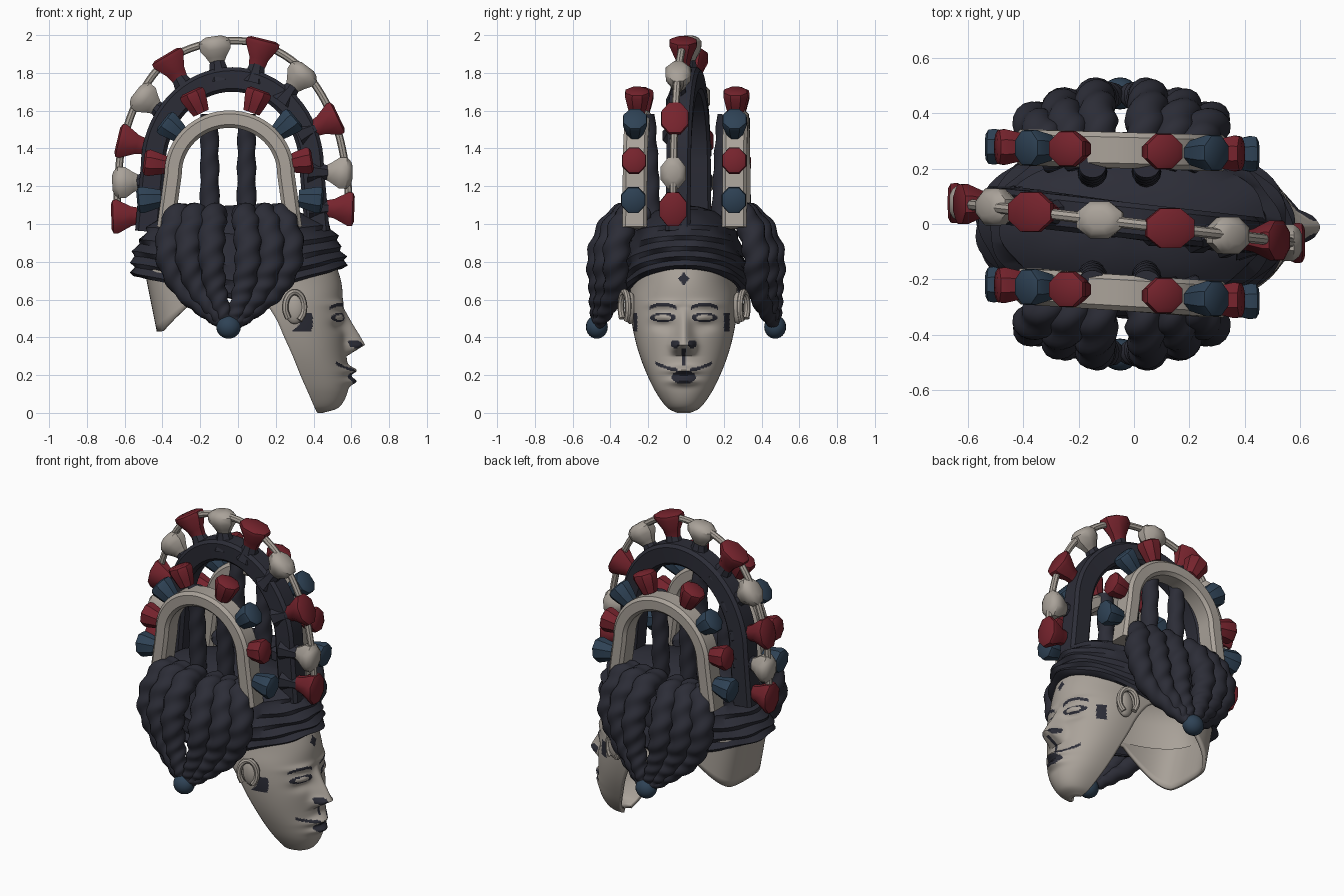
import bpy, bmesh, math
from mathutils import Vector

if "Cube" in bpy.data.objects:
    bpy.data.objects.remove(bpy.data.objects["Cube"])

def material(name, rgb):
    m = bpy.data.materials.new(name)
    m.diffuse_color = (*rgb, 1)
    m.use_nodes = True
    m.node_tree.nodes["Principled BSDF"].inputs["Base Color"].default_value = m.diffuse_color
    return m

DARK = material("dark_hair", (0.025, 0.026, 0.038))
BEIGE = material("pale_wood", (0.40, 0.362, 0.32))
RED = material("red_paint", (0.18, 0.017, 0.026))
BLUE = material("blue_paint", (0.028, 0.055, 0.092))

def finish(name, bm, *mats):
    bmesh.ops.recalc_face_normals(bm, faces=bm.faces[:])
    me = bpy.data.meshes.new(name)
    bm.to_mesh(me)
    bm.free()
    for m in mats:
        me.materials.append(m)
    ob = bpy.data.objects.new(name, me)
    bpy.context.collection.objects.link(ob)
    return ob

def loft(name, rings, mat, closed=True, caps=True):
    """Skin a list of point rings."""
    bm = bmesh.new()
    vs = [[bm.verts.new(p) for p in r] for r in rings]
    n = len(rings[0])
    for a, b in zip(vs, vs[1:]):
        for i in range(n if closed else n - 1):
            j = (i + 1) % n
            bm.faces.new((a[i], a[j], b[j], b[i]))
    if closed and caps:
        bm.faces.new(vs[0])
        bm.faces.new(vs[-1])
    return finish(name, bm, mat)

def lerp_table(t, x):
    """Interpolate the rows of a table by its first column."""
    for a, b in zip(t, t[1:]):
        if x <= b[0]:
            f = (x - a[0]) / (b[0] - a[0])
            return [p + (q - p) * f for p, q in zip(a[1:], b[1:])]
    return list(t[-1][1:])

def spline(pts, per=12):
    P = [Vector(p) for p in pts]
    P = [2 * P[0] - P[1]] + P + [2 * P[-1] - P[-2]]
    out = []
    for k in range(1, len(P) - 2):
        a, b, c, d = P[k - 1:k + 3]
        for i in range(per):
            t = i / per
            out.append(0.5 * (2 * b + (c - a) * t + (2 * a - 5 * b + 4 * c - d) * t * t
                              + (3 * b - a - 3 * c + d) * t ** 3))
    return out + [P[-2]]

def rope(name, pts, radius, mat, ref=(1, 0, 0), amp=0.0, turns=5, sides=16, per=12):
    path = spline(pts, per)
    rings = []
    for k, p in enumerate(path):
        s = k / (len(path) - 1)
        t = (path[min(k + 1, len(path) - 1)] - path[max(k - 1, 0)]).normalized()
        u = (Vector(ref) - t * t.dot(Vector(ref))).normalized()
        v = t.cross(u)
        ring = []
        for i in range(sides):
            f = math.tau * i / sides
            r = radius(s) * (1 + amp * math.cos(2 * f - math.tau * turns * s))
            ring.append(p + (u * math.cos(f) + v * math.sin(f)) * r)
        rings.append(ring)
    return loft(name, rings, mat)

def arch(name, cx, a, b, zc, foot, zfoot, tr, ty, y0, k, mat):
    """Arch swept with a chamfered box section, y skewed by k."""
    path = [(cx - foot, zfoot), (cx - (foot + a) / 2, (zfoot + zc) / 2)]
    path += [(cx - a * math.cos(math.pi * i / 32), zc + b * math.sin(math.pi * i / 32)) for i in range(33)]
    path += [(2 * cx - x, z) for x, z in path[1::-1]]
    c, rings = 0.018, []
    h, w = tr / 2, ty / 2
    sec = [(h, w - c), (h - c, w), (c - h, w), (-h, w - c), (-h, c - w), (c - h, -w), (h - c, -w), (h, c - w)]
    for i, (x, z) in enumerate(path):
        p, q = path[max(i - 1, 0)], path[min(i + 1, len(path) - 1)]
        tx, tz = q[0] - p[0], q[1] - p[1]
        l = math.hypot(tx, tz)
        rings.append([(x - tz / l * n, y0 + k * x + m, z + tx / l * n) for n, m in sec])
    return loft(name, rings, mat)

def stud(name, x, y, z, d, prof, mat, flat=0.92):
    """Flared rounded-square bead lofted along direction d in the xz plane."""
    d = Vector((d[0], 0, d[1])).normalized()
    v = Vector((0, 1, 0)).cross(d)
    rings = []
    for s, r in prof:
        rings.append([Vector((x, y, z)) + d * s + (Vector((0, 1, 0)) * math.cos(f) * flat + v * math.sin(f)) * r
                      for f in [math.tau * (i + 0.5) / 8 for i in range(8)]])
    return loft(name, rings, mat)

# ---- face mask: sculpted grid with painted features ----
ROWS = [(0, .45, .42, .035), (.03, .535, .405, .09), (.11, .58, .37, .148), (.2, .585, .33, .193), (.3, .575, .29, .232),
        (.4, .57, .245, .26), (.5, .56, .20, .278), (.6, .555, .13, .285), (.7, .545, .02, .28), (.84, .50, .0, .26)]
ROWS = spline(ROWS, 8)

def gauss(v, s):
    return math.exp(-(v / s) ** 2)

def relief(y, z):
    a = abs(y)
    d = 0.0
    if .30 < z < .56:
        h = .1 * (.56 - z) / .2 if z > .36 else .1 * (z - .30) / .06
        d += h * gauss(y, .026 + .03 * (.56 - z) / .25)
    d += .03 * gauss(a - .045, .022) * gauss(z - .35, .03)
    d += .045 * gauss(y, .08) * gauss(z - .225, .022) + .042 * gauss(y, .07) * gauss(z - .168, .022)
    d += .016 * gauss(a - .11, .05) * gauss(z - .505, .022) + .014 * gauss(a - .11, .08) * gauss(z - .575, .02)
    d -= .016 * gauss(a - .11, .06) * gauss(z - .46, .03)
    return d

def painted(y, z):
    a = abs(y)
    eye = ((a - .11) / .062) ** 2 + ((z - .505) / .022) ** 2
    return (.04 < a < .18 and abs(z - .557 - .018 * math.sin(math.pi * (a - .04) / .14)) < .009
            or .5 < eye < 1.25
            or a + abs(z - .71) * .85 < .03
            or ((a - .045) / .024) ** 2 + ((z - .365) / .022) ** 2 < 1
            or a < .010 and .25 < z < .34
            or .03 < a < .15 and abs(z - .225 - 1.8 * a * a) < .009
            or (a / .065) ** 2 + ((z - .188) / .035) ** 2 < 1
            or (.213 < y < .243 or -.266 < y < -.246) and .43 < z < .53)

N = 140
bm = bmesh.new()
grid = []
for j in range(N + 1):
    z = .84 * j / N
    xf, xb, w = lerp_table(ROWS, z)
    row = []
    for i in range(N + 1):
        t = math.pi * (i / N - .5)
        y = w * math.sin(t)
        x = xb + (xf - xb) * max(math.cos(t), 0) ** .8 + relief(y, z)
        row.append(bm.verts.new((x, y - .012, z)))
    grid.append(row)
for j in range(N):
    for i in range(N):
        f = bm.faces.new((grid[j][i], grid[j][i + 1], grid[j + 1][i + 1], grid[j + 1][i]))
        c = f.calc_center_median()
        f.material_index = 1 if painted(c.y + .012, c.z) else 0
face = finish("face_mask", bm, BEIGE, DARK)

# ---- back of the helmet with its neck flap ----
rings = []
for j in range(9):
    ring = []
    for i in range(49):
        t = math.pi * (.5 + i / 48)
        c, s = abs(math.cos(t)) ** .6, math.sin(t)
        f = min(max((c * .45 - .13) / .30, 0), 1)
        bottom = .67 - .24 * f
        z = bottom + (.78 - bottom) * j / 8
        ring.append((-c * (.43 + .2 * (z - .43)), math.copysign(abs(s) ** .6, s) * .27 - .005, z))
    rings.append(ring)
flap = loft("neck_flap", rings, BEIGE, closed=False)
for ob, th in ((face, .025), (flap, .02)):
    mod = ob.modifiers.new("thickness", "SOLIDIFY")
    mod.thickness = th
    mod.offset = -1

# ---- pale inside of the helmet ----
loft("helmet_lining", [[(.46 * s * math.cos(math.tau * i / 48), .265 * s * math.sin(math.tau * i / 48), z)
                        for i in range(48)] for s, z in ((1, .69), (.97, .84), (.82, .94), (.5, 1.01), (.02, 1.03))],
     BEIGE, caps=False)

# ---- ridged hair cap ----
CAP = [(.94, -.01), (.99, 0), (1.035, .05), (.995, .13), (1.03, .19), (.975, .28), (1.0, .35), (.935, .45), (.95, .52),
       (.87, .62), (.87, .69), (.72, .82), (.5, .93), (.25, .98), (.02, 1)]
rings = []
for s, f in CAP:
    ring = []
    for i in range(96):
        t = math.tau * i / 96
        c = math.cos(t)
        bottom = .60 + abs(c) * (.165 if c > 0 else .125)
        wave = 1 + .016 * math.sin(9 * t + 14 * f)
        ring.append((.555 * c * s * wave, .325 * math.sin(t) * s * wave - .005, bottom + (1.1 - bottom) * f))
    rings.append(ring)
loft("hair_cap", rings, DARK, caps=False)

# ---- ears, hanging braid bunches, upright braids ----
def ball(name, loc, scale, mat):
    bm = bmesh.new()
    bmesh.ops.create_uvsphere(bm, u_segments=20, v_segments=12, radius=1)
    for v in bm.verts:
        v.co = Vector([l + c * s for l, c, s in zip(loc, v.co, scale)])
    return finish(name, bm, mat)

def braid_radius(s):
    return .026 + .044 * math.sin(math.pi * min(1, s ** .65 * .92 + .08))

for side, tag in ((-1, "near"), (1, "far")):
    ball("ear_" + tag, (.30, side * .285 - .01, .555), (.055, .032, .085), BEIGE)
    rim = [(.30 + .05 * math.cos(q), side * (.315 - .02 * math.cos(q)) - .01, .56 + .08 * math.sin(q))
           for q in [math.radians(-60 + 36 * i) for i in range(9)]]
    rope("ear_rim_" + tag, rim, lambda s: .017, BEIGE, ref=(0, 1, 0), sides=8, per=4)
    for n, f in enumerate((-1, -.68, -.3, .3, .68, 1)):
        xc, q = -.045, .09 * f * f
        pts = [(xc + .23 * f, side * .2, 1.05), (xc + .28 * f, side * (.36 - q / 2), 1.03),
               (xc + .325 * f, side * (.46 - q), .85), (xc + .255 * f, side * (.465 - q), .67),
               (xc + .12 * f, side * (.47 - q / 2), .54), (xc + .025 * f, side * .47, .46)]
        rope(f"hanging_braid_{tag}_{n}", pts, braid_radius, DARK, amp=.10, turns=9)
    ball("braid_tip_" + tag, (-.05, side * .472, .455), (.065, .058, .062), BLUE)
    for n, x in enumerate((-.15, .045)):
        rope(f"upright_braid_{tag}_{n}", [(x, side * .185, 1.0), (x, side * .195, 1.3), (x, side * .21, 1.58)],
             lambda s: .052 - .006 * s, DARK, amp=.07, turns=4)

# ---- side arches with red and blue studs ----
STUDS = [(-.475, 1.13, BLUE), (-.44, 1.32, RED), (-.35, 1.51, BLUE), (-.225, 1.65, RED),
         (.095, 1.655, RED), (.26, 1.525, BLUE), (.335, 1.33, RED), (.39, 1.13, BLUE)]
SMALL = [(-.07, .048), (-.03, .060), (.03, .076), (.050, .072), (.060, .052)]
for tag, y0, k in (("near", -.252, -.07), ("far", .265, -.03)):
    arch("side_arch_" + tag, -.045, .298, .285, 1.27, .338, .98, .092, .13, y0, k, BEIGE)
    for n, (x, z, m) in enumerate(STUDS):
        stud(f"side_stud_{tag}_{n}", x, y0 + k * x, z, (x + .045, max(z - 1.27, -.04)), SMALL, m)

# ---- central crest with studs, stems and outer rim ----
K = -.125
arch("crest_arch", -.03, .42, .465, 1.3, .45, .96, .13, .13, 0.01, K, DARK)
CREST = [(-.605, 1.04), (-.60, 1.22), (-.575, 1.43), (-.49, 1.66), (-.35, 1.84), (-.12, 1.928),
         (.12, 1.915), (.33, 1.78), (.475, 1.54), (.54, 1.27), (.55, 1.08)]
BIG = [(-.09, .045), (-.04, .056), (.035, .098), (.056, .096), (.066, .072)]
PALE = [(-.08, .038), (-.045, .058), (-.005, .088), (.035, .09), (.056, .068), (.066, .042)]
STEM = [(-.17, .075), (-.12, .055), (-.06, .04)]
rim = []
for n, (x, z) in enumerate(CREST):
    d = Vector((x + .03, max(z - 1.3, -.02))).normalized()
    red = n % 2 == 0
    stud(f"crest_stud_{n}", x, K * x, z, d, BIG if red else PALE, RED if red else BEIGE, .8)
    stud(f"crest_stem_{n}", x, K * x, z, d, STEM, DARK)
    rim.append((x + d.x * .035, K * x, z + d.y * .035))
rope("crest_rim", rim, lambda s: .02, BEIGE, ref=(0, 1, 0), sides=8, per=6)

# ---- shading ----
bpy.ops.object.select_all(action='DESELECT')
for ob in bpy.context.collection.objects:
    ob.select_set(True)
    bpy.context.view_layer.objects.active = ob
bpy.ops.object.shade_smooth_by_angle(angle=math.radians(40))
